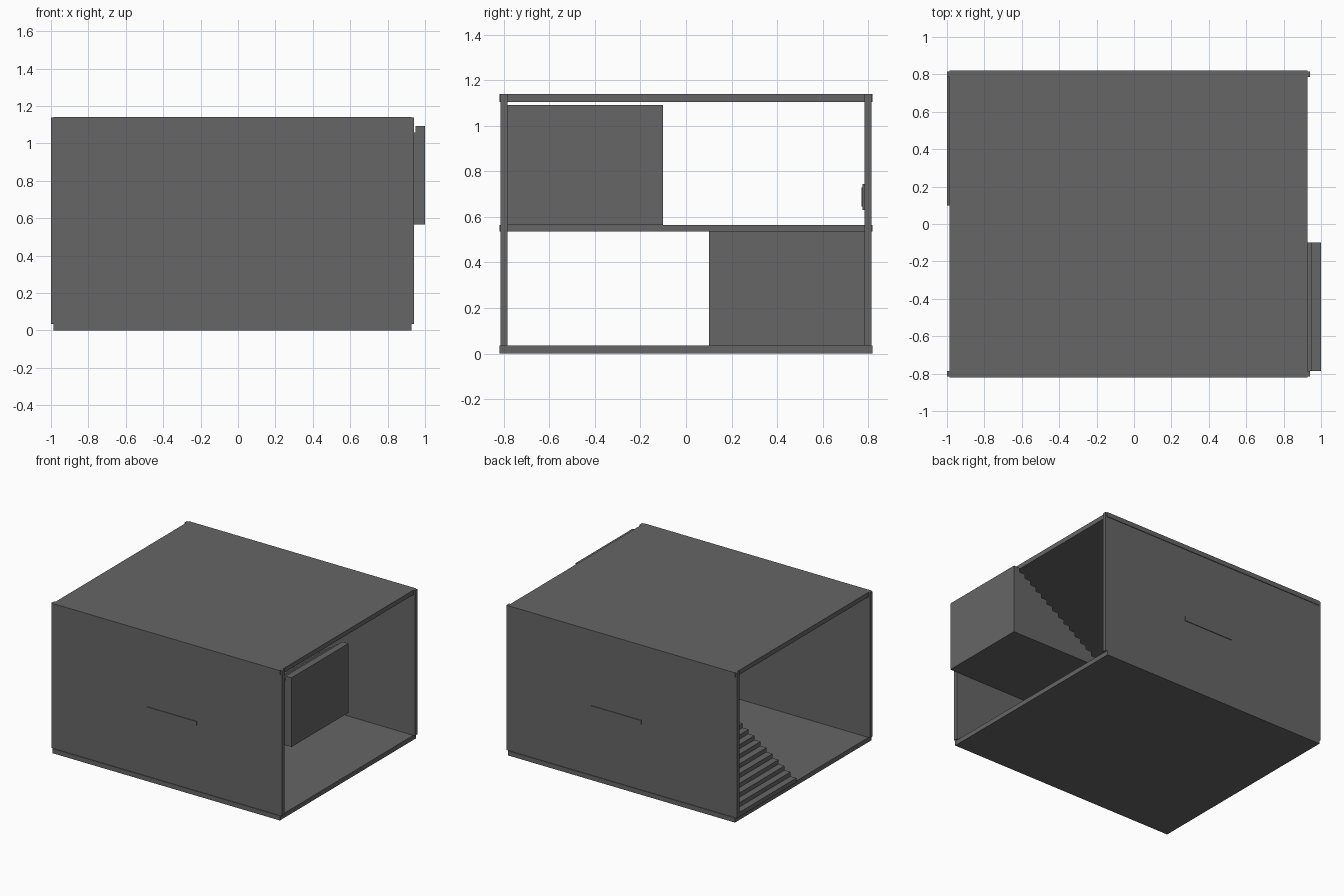
import bpy
import bmesh

cube = bpy.data.objects.get("Cube")
if cube:
    bpy.data.objects.remove(cube, do_unlink=True)

grey = bpy.data.materials.new("concrete_grey")
grey.use_nodes = True
colour = (0.133, 0.133, 0.133, 1)
grey.diffuse_color = colour
grey.node_tree.nodes["Principled BSDF"].inputs["Base Color"].default_value = colour


def add_object(name, bm):
    bmesh.ops.recalc_face_normals(bm, faces=bm.faces)
    mesh = bpy.data.meshes.new(name)
    bm.to_mesh(mesh)
    bm.free()
    mesh.materials.append(grey)
    obj = bpy.data.objects.new(name, mesh)
    bpy.context.collection.objects.link(obj)
    return obj


def box(name, xs, ys, zs):
    bm = bmesh.new()
    bmesh.ops.create_cube(bm, size=1)
    for v in bm.verts:
        for axis, (low, high) in enumerate((xs, ys, zs)):
            v.co[axis] = high if v.co[axis] > 0 else low
    return add_object(name, bm)


def stairs(name, x0, x1, y0, y1, z0, z1, steps=16):
    """Solid flight climbing towards +x, extruded across its width."""
    run, rise = (x1 - x0) / steps, (z1 - z0) / steps
    profile = [(x0, z0)]
    for i in range(steps):
        z = z0 + rise * (i + 1)
        profile += [(x0 + run * i, z), (x0 + run * (i + 1), z)]
    profile.append((x1, z0))
    bm = bmesh.new()
    face = bm.faces.new([bm.verts.new((x, y0, z)) for x, z in profile])
    side = bmesh.ops.extrude_face_region(bm, geom=[face])["geom"]
    moved = [g for g in side if isinstance(g, bmesh.types.BMVert)]
    bmesh.ops.translate(bm, verts=moved, vec=(0, y1 - y0, 0))
    return add_object(name, bm)


# Horizontal slabs: their edges stand slightly proud of the walls
depth = (-0.82, 0.82)
box("ground_floor", (-0.987, 0.927), depth, (0, 0.035))
box("landing", (-0.195, 0.225), depth, (0.535, 0.565))
box("roof", (-0.987, 0.927), depth, (1.105, 1.14))

# Long side walls, open at both ends
for name, ys in (("front_wall", (-0.815, -0.785)), ("back_wall", (0.785, 0.815))):
    box(name, (-1, 0.94), ys, (0.035, 1.139))

# Two flights, one up to the landing and one up from it
stairs("lower_stairs", -1, -0.195, 0.1, 0.785, 0.035, 0.56)
stairs("upper_stairs", 0.2, 1, -0.785, -0.1, 0.565, 1.092)

# Small fitting on the back wall above the landing
box("wall_plate", (-0.04, 0.07), (0.776, 0.785), (0.63, 0.745))
box("wall_switch", (-0.02, 0.05), (0.771, 0.777), (0.645, 0.73))
